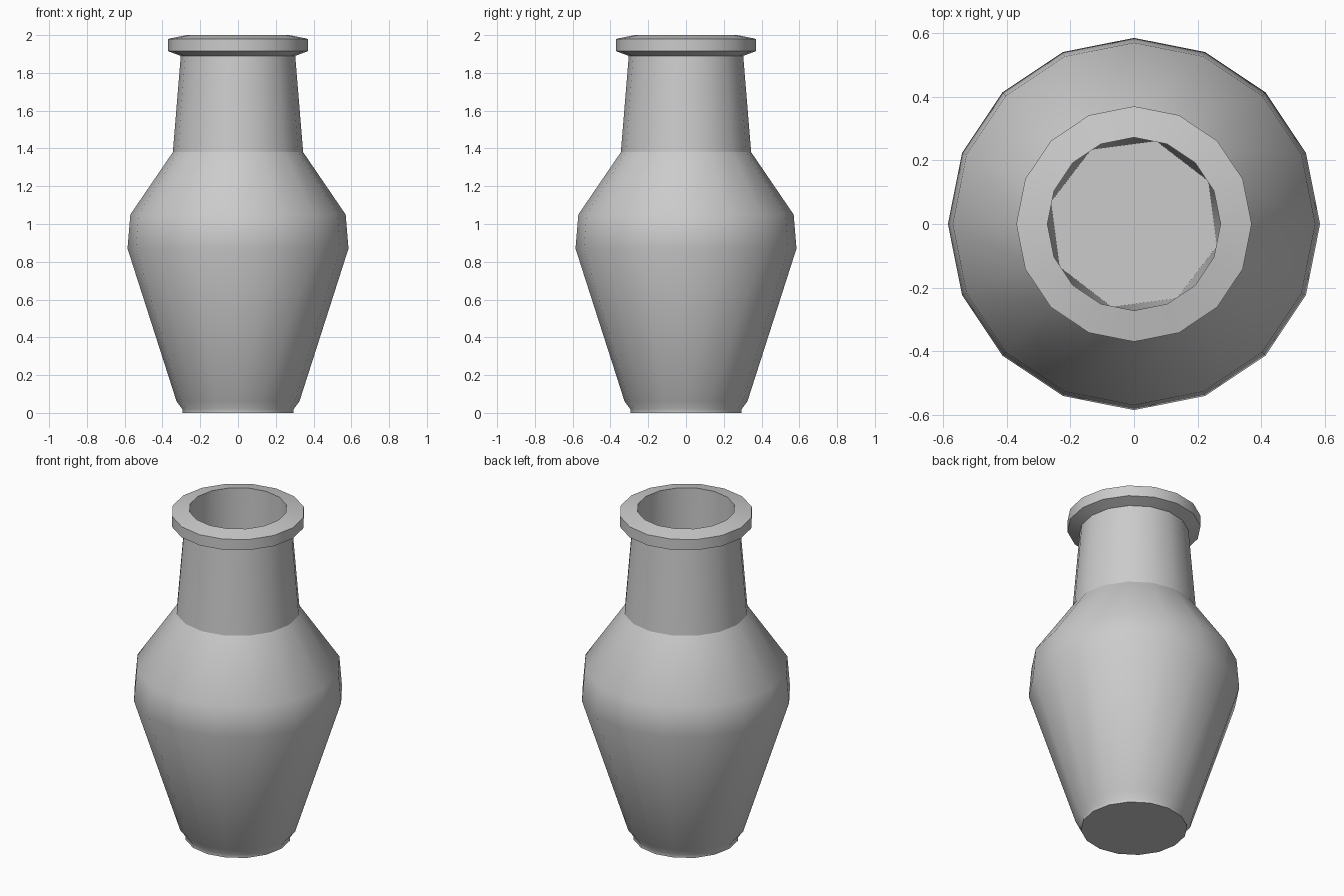
import bpy
import bmesh
from math import cos, sin, pi, radians

if "Cube" in bpy.data.objects:
    bpy.data.objects.remove(bpy.data.objects["Cube"], do_unlink=True)

SIDES = 16

# Outer profile from foot to mouth: radius, height, crisp edge
PROFILE = [
    (0.295, 0.00, True),
    (0.295, 0.02, False),
    (0.325, 0.06, False),
    (0.585, 0.87, False),
    (0.570, 1.05, False),
    (0.345, 1.38, True),
    (0.303, 1.89, True),
    (0.370, 1.915, True),
    (0.370, 1.98, True),
    (0.272, 2.00, True),
]


def add_ring(bm, radius, z, sides, turn=0.0, crisp=False):
    """Add a closed loop of edges and return them."""
    verts = [bm.verts.new((radius * cos(turn + 2 * pi * i / sides),
                           radius * sin(turn + 2 * pi * i / sides), z))
             for i in range(sides)]
    edges = [bm.edges.new((verts[i - 1], verts[i])) for i in range(sides)]
    for edge in edges:
        edge.smooth = not crisp
    return verts, edges


clay = bpy.data.materials.new("pale_grey_clay")
clay.use_nodes = True
grey = (0.6, 0.6, 0.6, 1.0)
clay.diffuse_color = grey
clay.node_tree.nodes["Principled BSDF"].inputs["Base Color"].default_value = grey

bm = bmesh.new()

# Outer wall and lip
rings = [add_ring(bm, r, z, SIDES, crisp=crisp) for r, z, crisp in PROFILE]
for (low, _), (high, _) in zip(rings, rings[1:]):
    for i in range(SIDES):
        bm.faces.new((low[i - 1], low[i], high[i], high[i - 1]))

# Underside
bm.faces.new(rings[0][0])

# Inner wall narrows from the round mouth to an eight-sided floor
floor_verts, floor_edges = add_ring(bm, 0.27, 0.06, SIDES // 2,
                                    radians(30), crisp=True)
bmesh.ops.bridge_loops(bm, edges=rings[-1][1] + floor_edges)
bm.faces.new(floor_verts)

for face in bm.faces:
    face.smooth = True
bmesh.ops.recalc_face_normals(bm, faces=bm.faces)

mesh = bpy.data.meshes.new("vase")
bm.to_mesh(mesh)
bm.free()
mesh.materials.append(clay)
vase = bpy.data.objects.new("vase", mesh)
bpy.context.collection.objects.link(vase)
